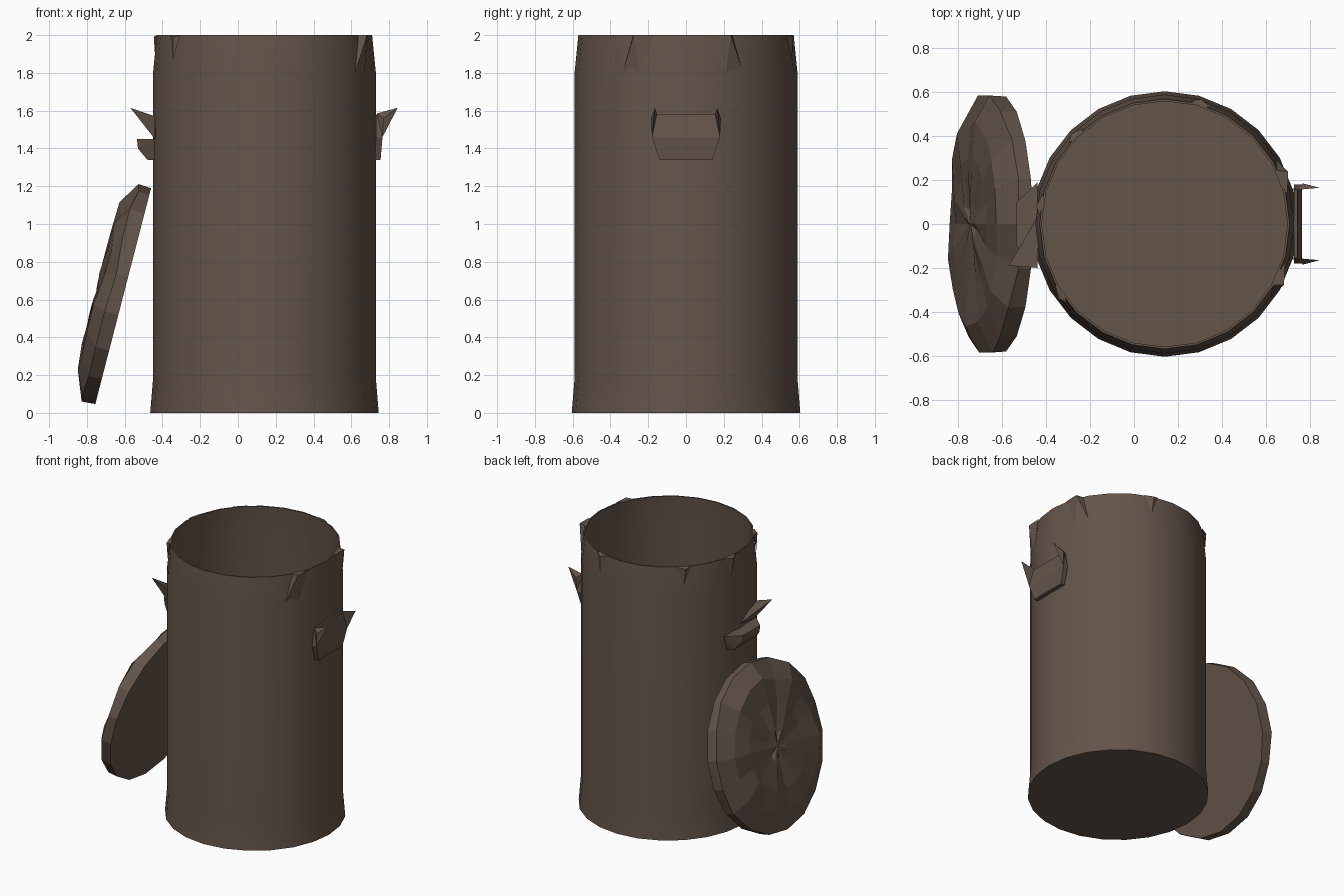
import bpy, bmesh, random
from math import cos, sin, pi, radians
from mathutils import Matrix, Vector

random.seed(4)
cube = bpy.data.objects.get("Cube")
if cube:
    bpy.data.objects.remove(cube, do_unlink=True)

brown = bpy.data.materials.new("dull_brown")
brown.use_nodes = True
colour = (0.127, 0.089, 0.068, 1)
brown.diffuse_color = colour
brown.node_tree.nodes["Principled BSDF"].inputs["Base Color"].default_value = colour

CX = 0.14  # centre of the can


def finish(name, bm, smooth=None):
    bmesh.ops.recalc_face_normals(bm, faces=bm.faces)
    mesh = bpy.data.meshes.new(name)
    bm.to_mesh(mesh)
    bm.free()
    obj = bpy.data.objects.new(name, mesh)
    bpy.context.collection.objects.link(obj)
    mesh.materials.append(brown)
    if smooth:
        bpy.ops.object.select_all(action="DESELECT")
        obj.select_set(True)
        bpy.context.view_layer.objects.active = obj
        bpy.ops.object.shade_smooth_by_angle(angle=radians(smooth))
    return obj


def lathe(profile, sides, jitter=0.0):
    """Closed turned solid: rings from (radius, height), capped at both ends."""
    bm = bmesh.new()
    rings = []
    for i, (r, z) in enumerate(profile):
        ring = []
        for k in range(sides):
            a = 2 * pi * k / sides
            wobble = random.uniform(-jitter, jitter) if i else 0
            rr = r + wobble * 1.5 * (i > 1)
            ring.append(bm.verts.new((rr * cos(a), rr * sin(a), z + wobble)))
        rings.append(ring)
    for low, high in zip(rings, rings[1:]):
        for k in range(sides):
            n = (k + 1) % sides
            bm.faces.new((low[k], low[n], high[n], high[k]))
    bm.faces.new(rings[0])
    bmesh.ops.poke(bm, faces=[bm.faces.new(rings[-1])])
    return bm


def hull(name, points):
    bm = bmesh.new()
    for p in points:
        bm.verts.new(p)
    bmesh.ops.convex_hull(bm, input=bm.verts)
    return finish(name, bm)


def on_wall(angle, radius, z):
    a = radians(angle)
    return (CX + radius * cos(a), radius * sin(a), z)


# Can: flared foot, straight wall, tapered neck, hollow inside
can = lathe([(0.605, 0), (0.59, 0.18), (0.59, 1.8), (0.57, 2),
             (0.56, 2), (0.575, 1.8), (0.575, 0.02)], 24)
bmesh.ops.translate(can, verts=can.verts, vec=(CX, 0, 0))
finish("can_body", can, 30)

# Bent flaps under the rim: overhanging wedges, narrow at the bottom
for i, (a, lean) in enumerate(((-30, 1), (26, -1))):
    hull(f"rim_flap_{i + 1}", [
        on_wall(a - 5, 0.585, 1.8), on_wall(a + 5, 0.585, 1.8),
        on_wall(a + lean * 3, 0.61, 2), on_wall(a + lean * 13, 0.575, 2),
        on_wall(a, 0.56, 2), on_wall(a, 0.57, 1.82)])

# Small triangular dents along the rim
for i, a in enumerate((73, 135, 171, 214)):
    hull(f"rim_dent_{i + 1}", [
        on_wall(a - 5, 0.572, 2), on_wall(a + 5, 0.572, 2),
        on_wall(a + 1, 0.592, 1.99), on_wall(a, 0.585, 1.87),
        on_wall(a, 0.56, 2)])

# Left handle: bent plate with a horn at each upper corner
hull("left_handle_lower_plate", [
    (x, s * y, z) for s in (-1, 1) for x, y, z in
    ((0.725, 0.14, 1.34), (0.755, 0.14, 1.34), (0.765, 0.18, 1.46), (0.73, 0.18, 1.46))])
hull("left_handle_upper_plate", [
    (x, s * y, z) for s in (-1, 1) for x, y, z in
    ((0.765, 0.18, 1.46), (0.73, 0.18, 1.46), (0.73, 0.155, 1.58), (0.745, 0.155, 1.58))])
for s, side in ((-1, "front"), (1, "back")):
    hull(f"left_handle_{side}_horn", [
        (0.765, s * 0.18, 1.46), (0.735, s * 0.155, 1.585),
        (0.77, s * 0.185, 1.56), (0.845, s * 0.165, 1.615)])

# Right handle: broken lower bar and one upper spike
hull("right_handle_bar", [
    (x, s * y, z) for s in (-1, 1) for x, y, z in
    ((-0.44, 0.19, 1.45), (-0.535, 0.1, 1.45), (-0.53, 0.1, 1.4),
     (-0.48, 0.13, 1.34), (-0.44, 0.15, 1.34))])
hull("right_handle_spike", [
    (-0.57, -0.19, 1.615), (-0.44, -0.2, 1.57), (-0.44, -0.17, 1.45),
    (-0.46, -0.06, 1.5), (-0.43, 0.05, 1.46)])

# Lid: battered shallow dome leaning against the can
lid = lathe([(0.59, 0), (0.595, 0.07), (0.46, 0.132), (0.3, 0.14), (0.1, 0.142)], 18, 0.012)
normal = Vector((-0.968, 0, 0.25))
along = Vector((0.25, 0, 0.968))
frame = Matrix((along, normal.cross(along), normal)).transposed().to_4x4()
frame.translation = (-0.608, 0, 0.618)
bmesh.ops.transform(lid, matrix=frame, verts=lid.verts)
finish("lid", lid)
